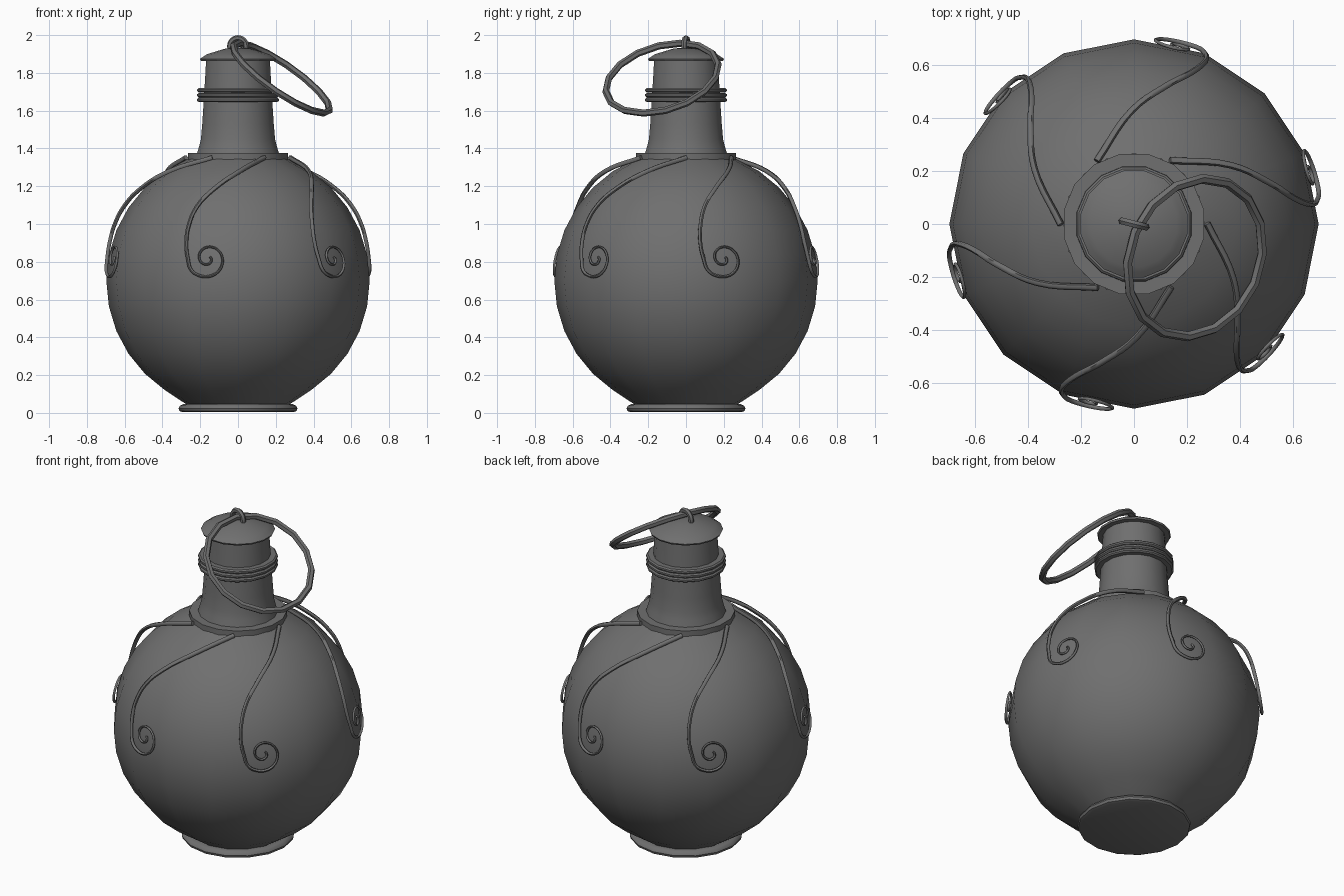
import bpy, bmesh, math
from mathutils import Vector

if "Cube" in bpy.data.objects:
    bpy.data.objects.remove(bpy.data.objects["Cube"])

# dark grey finish
dark = bpy.data.materials.new("dark_grey")
dark.diffuse_color = (0.16, 0.16, 0.16, 1)
dark.use_nodes = True
dark.node_tree.nodes["Principled BSDF"].inputs["Base Color"].default_value = dark.diffuse_color


def finish(obj, angle=40):
    bpy.ops.object.select_all(action='DESELECT')
    obj.select_set(True)
    bpy.context.view_layer.objects.active = obj
    bpy.ops.object.shade_smooth_by_angle(angle=math.radians(angle))
    obj.data.materials.append(dark)
    return obj


def lathe(name, profile, seg=16, half_turn=False, angle=40):
    """Spin an (r, z) profile around z."""
    bm = bmesh.new()
    off = math.pi / seg if half_turn else 0
    rings = []
    for r, z in profile:
        if r < 1e-5:
            rings.append([bm.verts.new((0, 0, z))] * seg)
        else:
            rings.append([bm.verts.new((r * math.cos(off + 2 * math.pi * i / seg),
                                        r * math.sin(off + 2 * math.pi * i / seg), z))
                          for i in range(seg)])
    for a, b in zip(rings, rings[1:]):
        for i in range(seg):
            j = (i + 1) % seg
            bm.faces.new(list(dict.fromkeys((a[i], a[j], b[j], b[i]))))
    bmesh.ops.recalc_face_normals(bm, faces=bm.faces)
    me = bpy.data.meshes.new(name)
    bm.to_mesh(me)
    bm.free()
    obj = bpy.data.objects.new(name, me)
    bpy.context.collection.objects.link(obj)
    return finish(obj, angle)


# round body: sphere cut off under the collar and at the foot
body = [(0.265, 0.04)] + [(0.697 * math.cos(math.radians(a * 11.25)),
                           0.70 + 0.697 * math.sin(math.radians(a * 11.25)))
                          for a in range(-5, 7)]
lathe("body", body)

# foot ring with flat base
lathe("foot", [(0, 0.004), (0.295, 0.004), (0.31, 0.01), (0.315, 0.024), (0.308, 0.038),
               (0.29, 0.046), (0.25, 0.046)])

# collar, neck, neck bands and cap
lathe("collar", [(0.19, 1.342), (0.27, 1.342), (0.27, 1.375), (0.19, 1.375)], half_turn=True)
lathe("neck", [(0.224, 1.365), (0.21, 1.41), (0.2, 1.45), (0.193, 1.53), (0.187, 1.62),
               (0.182, 1.70), (0.177, 1.78), (0.172, 1.872)], half_turn=True)
for k, z in enumerate((1.657, 1.682, 1.708)):
    lathe(f"neck_band_{k + 1}", [(0.175, z - 0.012), (0.212, z - 0.012), (0.22, z - 0.005),
                                 (0.22, z + 0.005), (0.212, z + 0.012), (0.175, z + 0.012)],
          half_turn=True)
lathe("cap", [(0.165, 1.862), (0.2, 1.864), (0.205, 1.874), (0.185, 1.888), (0.165, 1.9),
              (0.07, 1.928), (0, 1.936)], half_turn=True, angle=15)

# small loop on the cap
bpy.ops.mesh.primitive_torus_add(major_radius=0.045, minor_radius=0.015, major_segments=16,
                                 minor_segments=6, location=(0, 0, 1.94))
loop = bpy.context.object
loop.name = "cap_loop"
loop.rotation_euler = (math.pi / 2, 0, math.radians(-14))
finish(loop)

# large hanging ring through the loop
bpy.ops.mesh.primitive_torus_add(major_radius=0.307, minor_radius=0.019, major_segments=16,
                                 minor_segments=6, location=(0.23, -0.127, 1.772))
ring = bpy.context.object
ring.name = "hanging_ring"
ring.rotation_euler = Vector((0.554, -0.24, 0.8)).to_track_quat('Z', 'Y').to_euler()
finish(ring, 30)

# curling vines: front-view path (x, z, distance from body centre) laid on the body
path = [(0.14, 1.352, 0.708), (0.01, 1.28, 0.72), (-0.125, 1.187, 0.726),
        (-0.215, 1.095, 0.727), (-0.259, 1.0, 0.722), (-0.274, 0.9, 0.713),
        (-0.265, 0.815, 0.709)]
for deg in range(215, 781, 30):
    t = (deg - 180) / 605
    r = 0.102 * (1 - t) ** 1.25 + 0.012
    a = math.radians(deg)
    path.append((-0.16 + r * math.cos(a), 0.817 + r * math.sin(a), 0.71 - 0.012 * t))
cu = bpy.data.curves.new("vine", 'CURVE')
cu.dimensions = '3D'
cu.bevel_depth = 0.013
cu.bevel_resolution = 1
cu.resolution_u = 5
cu.use_fill_caps = True
sp = cu.splines.new('BEZIER')
sp.bezier_points.add(len(path) - 1)
for i, (bp, (x, z, d)) in enumerate(zip(sp.bezier_points, path)):
    bp.co = (x, -math.sqrt(d * d - x * x - (z - 0.7) ** 2), z)
    bp.handle_left_type = bp.handle_right_type = 'AUTO'
    bp.radius = 1.0 - 0.5 * min(1, i / 12)
vine = bpy.data.objects.new("vine_1", cu)
bpy.context.collection.objects.link(vine)
bpy.ops.object.select_all(action='DESELECT')
vine.select_set(True)
bpy.context.view_layer.objects.active = vine
bpy.ops.object.convert(target='MESH')
vine = finish(bpy.context.object, 60)
for k in range(1, 6):
    copy = bpy.data.objects.new(f"vine_{k + 1}", vine.data)
    copy.rotation_euler.z = math.radians(60 * k)
    bpy.context.collection.objects.link(copy)
